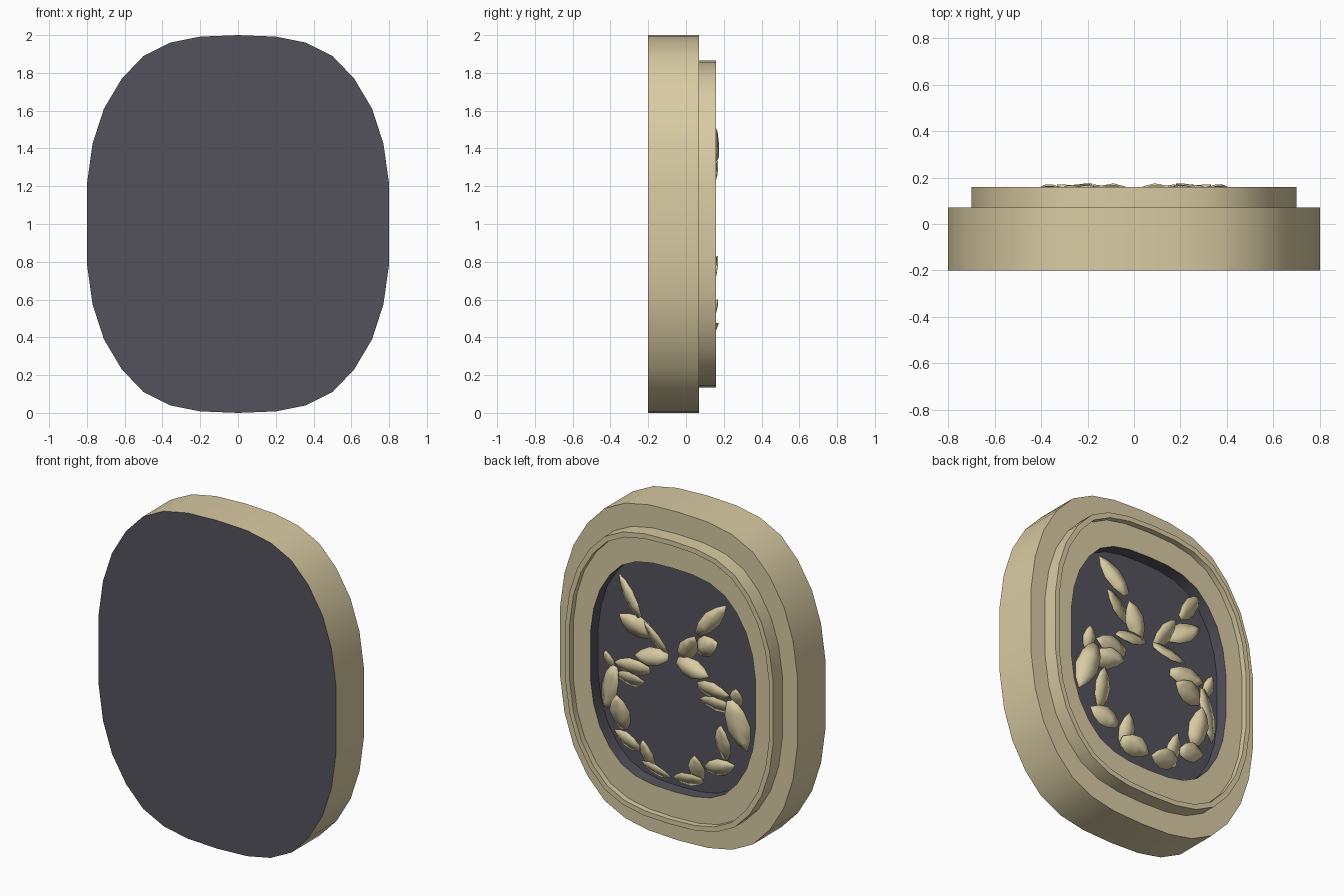
import bpy, bmesh, math
from mathutils import Vector

if "Cube" in bpy.data.objects:
    bpy.data.objects.remove(bpy.data.objects["Cube"])


def material(name, rgb):
    mat = bpy.data.materials.new(name)
    mat.use_nodes = True
    mat.diffuse_color = (*rgb, 1)
    mat.node_tree.nodes["Principled BSDF"].inputs["Base Color"].default_value = (*rgb, 1)
    return mat


TAN = material("warm ivory", (0.69, 0.6, 0.365))
DARK = material("slate grey", (0.088, 0.086, 0.107))

# Quarter of the rounded outline, mirrored into a full loop about its centre
QUARTER = [(0.8, 0.21), (0.77, 0.425), (0.71, 0.61), (0.615, 0.77),
           (0.5, 0.89), (0.36, 0.96), (0.2, 0.992)]
UPPER = QUARTER + [(0, 1)] + [(-x, z) for x, z in reversed(QUARTER)]
OUTLINE = UPPER + [(-x, -z) for x, z in UPPER]


def finish(bm, name, mat, angle=35):
    mesh = bpy.data.meshes.new(name)
    bm.to_mesh(mesh)
    bm.free()
    obj = bpy.data.objects.new(name, mesh)
    bpy.context.collection.objects.link(obj)
    mesh.materials.append(mat)
    bpy.ops.object.select_all(action="DESELECT")
    obj.select_set(True)
    bpy.context.view_layer.objects.active = obj
    bpy.ops.object.shade_smooth_by_angle(angle=math.radians(angle))
    return obj


def shell(name, mat, sections, cap_front=False, cap_back=False):
    """Skin scaled copies of the outline; each section is (width, height, y)."""
    bm = bmesh.new()
    rings = [[bm.verts.new((x * w, y, 1 + z * h)) for x, z in OUTLINE]
             for w, h, y in sections]
    n = len(OUTLINE)
    for a, b in zip(rings, rings[1:]):
        for i in range(n):
            j = (i + 1) % n
            bm.faces.new((a[i], a[j], b[j], b[i]))
    if cap_front:
        bm.faces.new(rings[0])
    if cap_back:
        bm.faces.new(list(reversed(rings[-1])))
    return finish(bm, name, mat)


# Stepped frame with raised lip and recessed inner band
RIM, LIP, HOLE = (0.875, 0.865), (0.84, 0.835), (0.696, 0.68)
shell("frame", TAN, [(1, 1, -0.2), (1, 1, 0.07), (*RIM, 0.07), (*RIM, 0.16),
                     (*LIP, 0.16), (*LIP, 0.125), (*HOLE, 0.125)])
# Dark front plate and sunken back panel
shell("front_plate", DARK, [(1, 1, -0.2)], cap_front=True)
shell("recessed_panel", DARK, [(*HOLE, 0.125), (*HOLE, 0.05)], cap_back=True)

# Leaves: base (x, z), tip (x, z), width, base y, tip y, sideways tilt
LEAVES = [
    ((0.195, 1.345), (0.36, 1.55), 0.10, 0.17, 0.13, 0.3),
    ((0.145, 1.22), (0.33, 1.33), 0.12, 0.11, 0.17, -0.2),
    ((0.05, 1.13), (0.17, 1.32), 0.10, 0.11, 0.16, 0.5),
    ((0.03, 1.13), (0.25, 1.09), 0.10, 0.13, 0.14, -0.4),
    ((0.16, 1.01), (0.386, 1.01), 0.11, 0.12, 0.14, 0.2),
    ((0.42, 0.94), (0.44, 1.07), 0.08, 0.10, 0.15, 0.2),
    ((0.395, 0.91), (0.185, 0.94), 0.11, 0.10, 0.14, -0.5),
    ((0.39, 0.98), (0.48, 0.68), 0.13, 0.13, 0.10, -0.3),
    ((0.34, 0.60), (0.35, 0.83), 0.12, 0.11, 0.17, -0.2),
    ((0.225, 0.52), (0.405, 0.58), 0.11, 0.13, 0.11, 0.3),
    ((0.16, 0.41), (0.175, 0.60), 0.10, 0.10, 0.17, 0.2),
    ((0.20, 0.44), (0.01, 0.41), 0.10, 0.13, 0.14, -0.7),
]
STATIONS = [(0, 0.35, 0), (0.25, 0.85, 0.6), (0.55, 1, 1), (0.82, 0.6, 0.6), (1, 0.04, 0)]


def add_leaf(bm, base, tip, width, y0, y1, tilt):
    start = Vector((base[0], y0, base[1]))
    along = Vector((tip[0], y1, tip[1])) - start
    side = Vector((-along.z, 0, along.x)).normalized()
    side.y = tilt
    rows = []
    for t, w, bulge in STATIONS:
        mid = start + along * t + Vector((0, 0.018 * bulge, 0))
        half = side * (w * width / 2)
        drop = Vector((0, -0.014 * bulge, 0))
        rows.append([bm.verts.new(p) for p in (mid + half + drop, mid, mid - half + drop)])
    for a, b in zip(rows, rows[1:]):
        for k in (0, 1):
            bm.faces.new((a[k + 1], a[k], b[k], b[k + 1]))


# Wreath: one branch of leaves, mirrored to the other side
bm = bmesh.new()
for spec in LEAVES:
    add_leaf(bm, *spec)
wreath = finish(bm, "leaf_wreath", TAN, 45)
mirror = wreath.modifiers.new("mirror", "MIRROR")
mirror.use_mirror_merge = False
thick = wreath.modifiers.new("thickness", "SOLIDIFY")
thick.thickness = 0.008
thick.offset = -1
